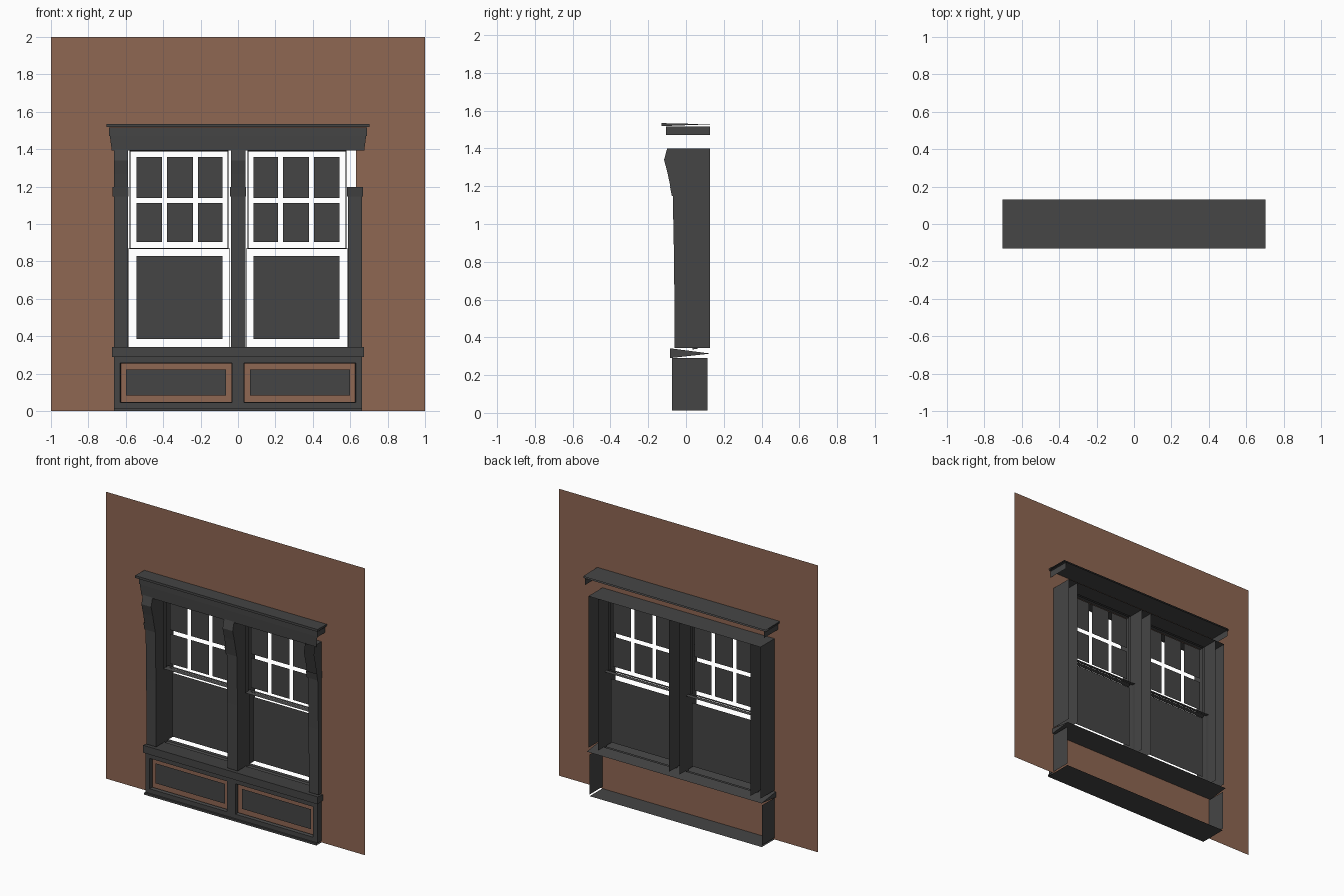
import bpy

if "Cube" in bpy.data.objects:
    bpy.data.objects.remove(bpy.data.objects["Cube"])

def material(name, rgb):
    m = bpy.data.materials.new(name)
    m.diffuse_color = (*rgb, 1)
    m.use_nodes = True
    m.node_tree.nodes["Principled BSDF"].inputs["Base Color"].default_value = m.diffuse_color
    return m

BROWN = material("brown_wall", (0.275, 0.135, 0.086))
DARK = material("charcoal_trim", (0.060, 0.060, 0.060))

def mesh_object(name, polys, mat=DARK):
    """Object from a list of polygons, each a list of points."""
    verts, faces = [], []
    for p in polys:
        faces.append(range(len(verts), len(verts) + len(p)))
        verts += p
    me = bpy.data.meshes.new(name)
    me.from_pydata(verts, [], [list(f) for f in faces])
    me.materials.append(mat)
    ob = bpy.data.objects.new(name, me)
    bpy.context.collection.objects.link(ob)
    return ob

def front(x0, x1, z0, z1, y):
    return [(x0, y, z0), (x1, y, z0), (x1, y, z1), (x0, y, z1)]

def side(x, y0, y1, z0, z1):
    return [(x, y0, z0), (x, y1, z0), (x, y1, z1), (x, y0, z1)]

def flat(x0, x1, y0, y1, z):
    return [(x0, y0, z), (x1, y0, z), (x1, y1, z), (x0, y1, z)]

def frame(x0, x1, z0, z1, a, b, c, d, y):
    """Flat frame between an outer rectangle and an inner opening a..b, c..d."""
    return [front(x0, a, z0, z1, y), front(b, x1, z0, z1, y),
            front(a, b, z0, c, y), front(a, b, d, z1, y)]

def ring(x0, x1, z0, z1, y0, y1, t):
    """Open rectangular sleeve, tapering inwards by t towards the back."""
    f = front(x0, x1, z0, z1, y0)
    k = front(x0 + t, x1 - t, z0 + t, z1 - t, y1)
    return [[f[i], f[(i + 1) % 4], k[(i + 1) % 4], k[i]] for i in range(4)]

def channel(x0, x1, profile, back, with_front=True):
    """Post open at the back; profile is a front edge of (y, z) points."""
    polys = []
    for x in (x0, x1):
        for (ya, za), (yb, zb) in zip(profile, profile[1:]):
            polys.append([(x, ya, za), (x, back, za), (x, back, zb), (x, yb, zb)])
    if with_front:
        for (ya, za), (yb, zb) in zip(profile, profile[1:]):
            polys.append([(x0, ya, za), (x1, ya, za), (x1, yb, zb), (x0, yb, zb)])
    return polys

# Wall sheet with the window opening
mesh_object("wall", frame(-1, 1, 0, 2, -.63, .63, .315, 1.397, -.027), BROWN)

# Posts, collars and brackets
BACK = .128
for label, x0, x1 in (("left", -.664, -.589), ("middle", -.038, .04), ("right", .589, .664)):
    mesh_object(label + "_post",
                channel(x0, x1, [(-.06, .343), (-.063, .8), (-.07, 1.15)], BACK))
    mesh_object(label + "_collar",
                channel(x0 - .006, x1 + .003, [(-.075, 1.148), (-.085, 1.198)], -.027))
    mesh_object(label + "_bracket",
                channel(x0, x1, [(-.07, 1.15), (-.083, 1.2), (-.098, 1.27), (-.116, 1.34),
                                 (-.1, 1.4)], BACK, label != "right"))

# Head plate over the window
mesh_object("head_plate", [flat(-.664, .664, -.1, BACK, 1.4)])

# Header: fascia, crown band with ends, thin cap
mesh_object("header_fascia", [[(-.675, -.1, 1.393), (.675, -.1, 1.393),
                               (.685, -.104, 1.47), (-.685, -.104, 1.47)]])
mesh_object("header_crown", [front(-.69, .69, 1.47, 1.516, -.107)] +
            [side(s * .69, -.107, BACK, 1.47, 1.516) for s in (-1, 1)])
cap = [(-.13, 1.518), (-.13, 1.534), (.13, 1.528), (.13, 1.518)]
cap_polys = [[(s * .704, y, z) for y, z in cap[:3]] for s in (-1, 1)]
for (ya, za), (yb, zb) in (cap[0:2], cap[1:3], (cap[3], cap[0])):
    cap_polys.append([(-.704, ya, za), (.704, ya, za), (.704, yb, zb), (-.704, yb, zb)])
mesh_object("header_cap", cap_polys)

# Wedge sill
sill = [(-.085, .29), (-.085, .342), (.13, .314)]
sill_polys = [[(s * .674, y, z) for y, z in sill] for s in (-1, 1)]
for i in range(3):
    (ya, za), (yb, zb) = sill[i], sill[(i + 1) % 3]
    sill_polys.append([(-.674, ya, za), (.674, ya, za), (.674, yb, zb), (-.674, yb, zb)])
mesh_object("sill", sill_polys)

# Apron box under the sill, open at the back
apron = [side(s * .664, -.073, .113, .012, .29) for s in (-1, 1)]
for a, b, x0, x1 in ((-.63, -.032, -.664, 0), (.032, .63, 0, .664)):
    apron += frame(x0, x1, .012, .29, a, b, .045, .257, -.073)
mesh_object("apron", apron)
mesh_object("apron_base", [front(-.664, .664, 0, .014, -.085),
                           flat(-.664, .664, -.085, .113, 0),
                           flat(-.664, .664, -.085, -.073, .014)])

# Per window: raised panel, sash sleeves and panes
for label, s in (("left", -1), ("right", 1)):
    def span(a, b):
        return sorted((s * a, s * b))
    mesh_object(label + "_panel", [front(*span(.064, .6), .083, .222, -.05)])
    mesh_object(label + "_panel_edge", ring(*span(.032, .63), .045, .257, -.073, -.05, .004))
    mesh_object(label + "_upper_sash", ring(*span(.052, .58), .866, 1.393, .005, .032, .005))
    mesh_object(label + "_lower_sash", ring(*span(.042, .588), .336, .87, .035, .062, .003))
    panes = [front(*span(a, b), c, d, .026)
             for a, b in ((.083, .214), (.24, .38), (.406, .543))
             for c, d in ((.904, 1.112), (1.139, 1.358))]
    mesh_object(label + "_upper_panes", panes)
    mesh_object(label + "_lower_pane", [front(*span(.083, .543), .385, .829, .052)])
